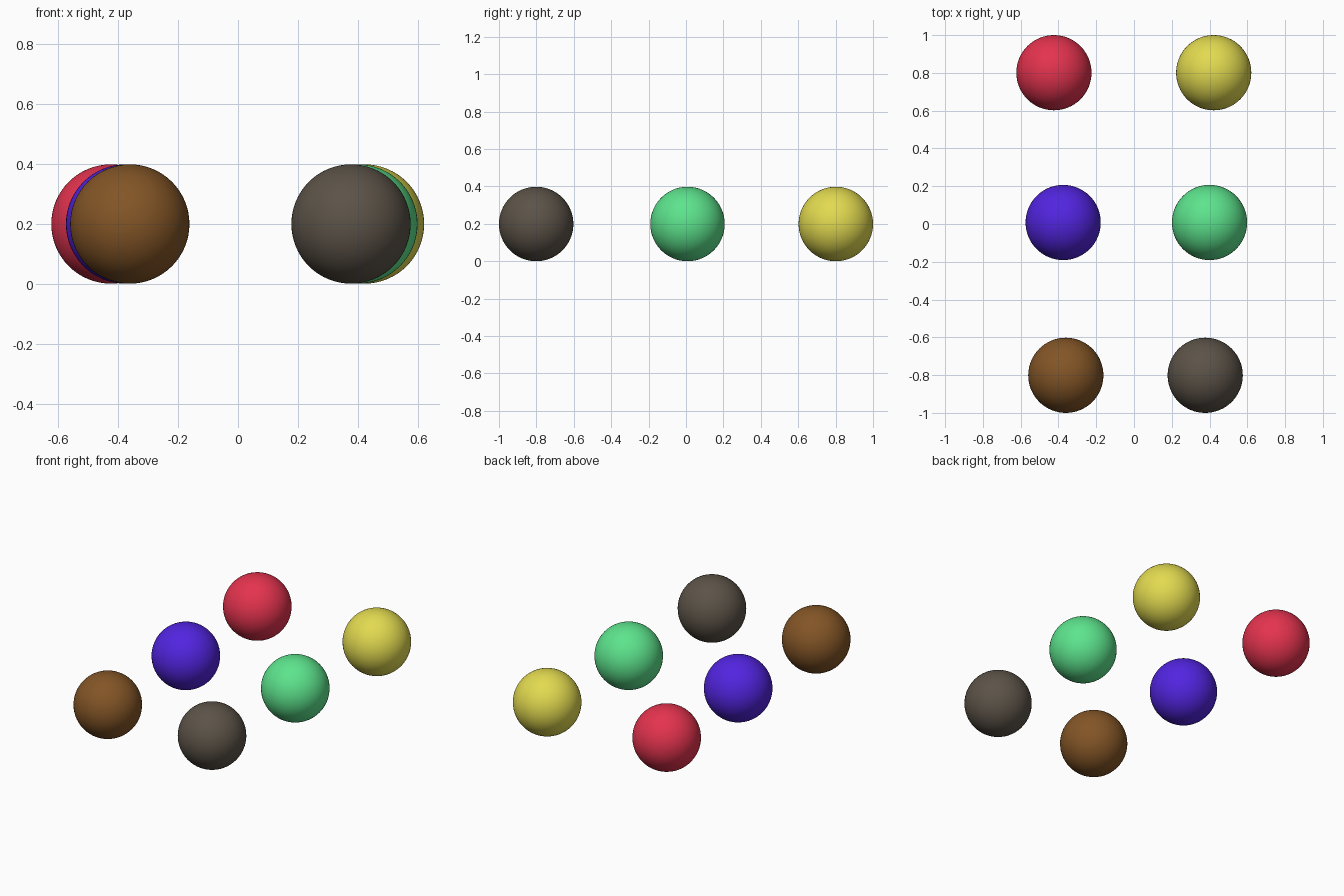
import bpy

if "Cube" in bpy.data.objects:
    bpy.data.objects.remove(bpy.data.objects["Cube"])

R = 0.199  # ball radius


def linear(c):
    c /= 255
    return c / 12.92 if c <= 0.04045 else ((c + 0.055) / 1.055) ** 2.4


def ball(colour, rgb, x, y):
    mat = bpy.data.materials.new(colour)
    mat.diffuse_color = (*[linear(c) for c in rgb], 1)
    mat.use_nodes = True
    mat.node_tree.nodes["Principled BSDF"].inputs["Base Color"].default_value = mat.diffuse_color
    bpy.ops.mesh.primitive_uv_sphere_add(segments=64, ring_count=32, radius=R,
                                         location=(x, y, R))
    obj = bpy.context.object
    obj.name = colour + "_ball"
    obj.data.materials.append(mat)
    bpy.ops.object.shade_smooth()


# Back row
ball("red", (228, 51, 78), -0.424, 0.801)
ball("yellow", (226, 218, 80), 0.422, 0.801)
# Middle row
ball("blue", (82, 36, 224), -0.375, 0.008)
ball("green", (93, 228, 141), 0.400, 0.008)
# Front row
ball("brown", (131, 85, 38), -0.361, -0.801)
ball("grey", (92, 83, 72), 0.377, -0.801)
